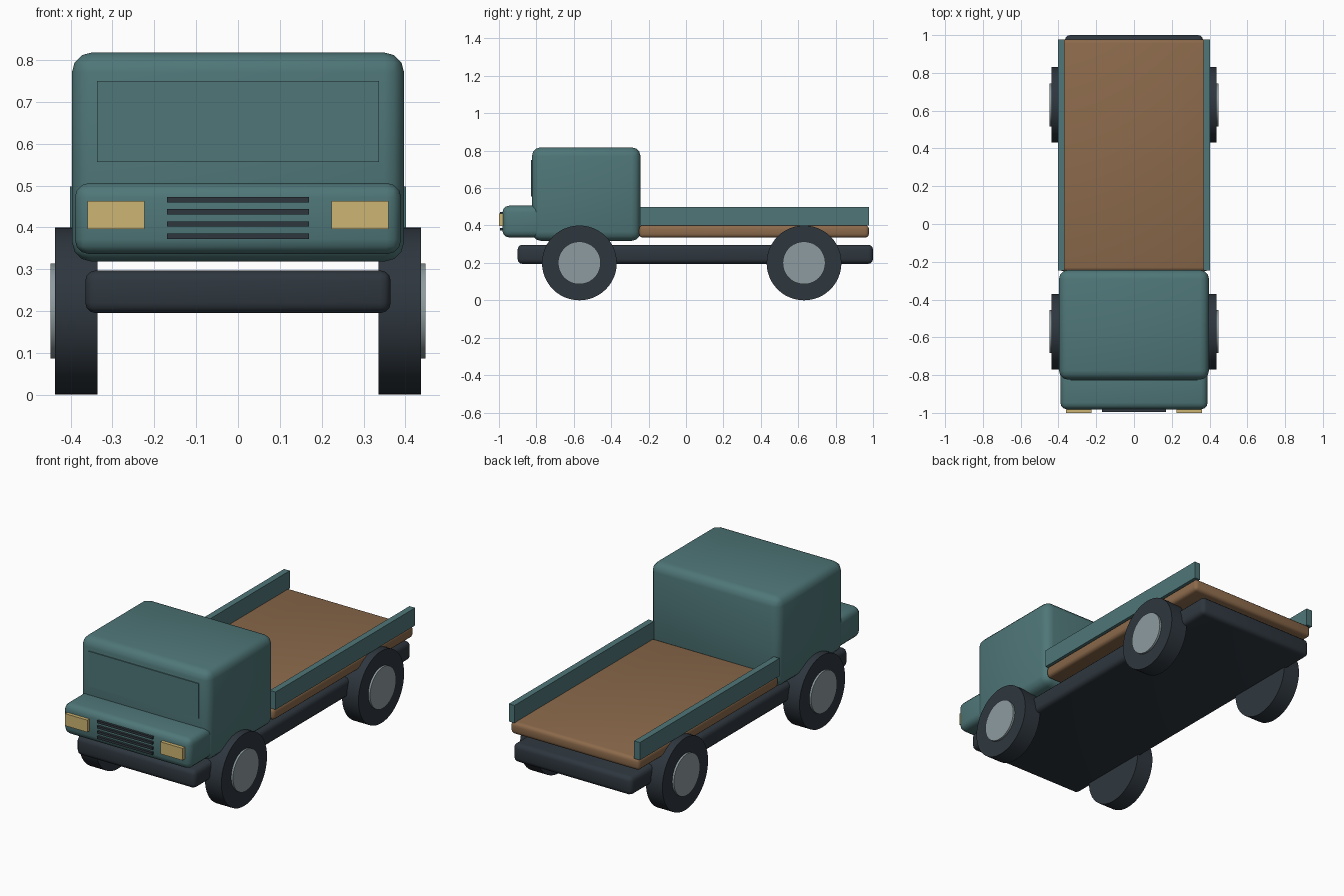
import bpy, math

if "Cube" in bpy.data.objects:
    bpy.data.objects.remove(bpy.data.objects["Cube"])


def material(name, rgb):
    m = bpy.data.materials.new(name)
    m.diffuse_color = (*rgb, 1)
    m.use_nodes = True
    m.node_tree.nodes["Principled BSDF"].inputs["Base Color"].default_value = m.diffuse_color
    return m


TEAL = material("teal paint", (0.078, 0.182, 0.187))
WOOD = material("brown wood", (0.262, 0.144, 0.071))
DARK = material("dark rubber", (0.027, 0.037, 0.048))
GREY = material("grey metal", (0.27, 0.33, 0.35))
LAMP = material("lamp yellow", (0.61, 0.46, 0.17))


def finish(obj, name, mat):
    obj.name = name
    obj.data.materials.append(mat)
    bpy.ops.object.shade_smooth_by_angle(angle=math.radians(50))
    return obj


def box(name, mat, xs, ys, zs, bevel=0, segments=3):
    """Box given by its min and max on each axis, with rounded edges."""
    spans = (xs, ys, zs)
    bpy.ops.mesh.primitive_cube_add(size=1, location=[(a + b) / 2 for a, b in spans])
    obj = bpy.context.object
    obj.scale = [b - a for a, b in spans]
    bpy.ops.object.transform_apply(location=False, rotation=False, scale=True)
    if bevel:
        mod = obj.modifiers.new("rounded edges", 'BEVEL')
        mod.width, mod.segments = bevel, segments
        bpy.ops.object.modifier_apply(modifier=mod.name)
    return finish(obj, name, mat)


def disc(name, mat, x0, x1, y, z, radius):
    """Cylinder lying along x."""
    bpy.ops.mesh.primitive_cylinder_add(
        vertices=48, radius=radius, depth=abs(x1 - x0),
        location=((x0 + x1) / 2, y, z), rotation=(0, math.pi / 2, 0))
    return finish(bpy.context.object, name, mat)


# Chassis and load bed
box("chassis", DARK, (-0.365, 0.365), (-0.90, 1.0), (0.195, 0.297), 0.025)
box("load_bed", WOOD, (-0.395, 0.395), (-0.25, 0.978), (0.335, 0.402), 0.02)

# Cab, hood and windscreen plate
box("cab", TEAL, (-0.397, 0.397), (-0.824, -0.243), (0.318, 0.818), 0.048)
box("hood", TEAL, (-0.39, 0.39), (-0.981, -0.70), (0.336, 0.506), 0.035)
box("windscreen", TEAL, (-0.337, 0.337), (-0.829, -0.82), (0.556, 0.75))

# Grille bars
for i in range(4):
    z = 0.466 - i * 0.029
    box(f"grille_bar_{i + 1}", DARK, (-0.17, 0.17), (-0.994, -0.975), (z - 0.0065, z + 0.0065))

# Parts on both sides: lamps, bed rails, wheels
for side, s in (("left", 1), ("right", -1)):
    def span(a, b):
        return sorted((s * a, s * b))
    box(f"headlight_{side}", LAMP, span(0.224, 0.36), (-1.0, -0.97), (0.396, 0.463))
    box(f"bed_rail_{side}", TEAL, span(0.367, 0.402), (-0.245, 0.978), (0.40, 0.498))
    for end, y in (("front", -0.57), ("rear", 0.631)):
        disc(f"tyre_{end}_{side}", DARK, s * 0.336, s * 0.437, y, 0.2, 0.2)
        disc(f"hub_{end}_{side}", GREY, s * 0.42, s * 0.448, y, 0.2, 0.114)
